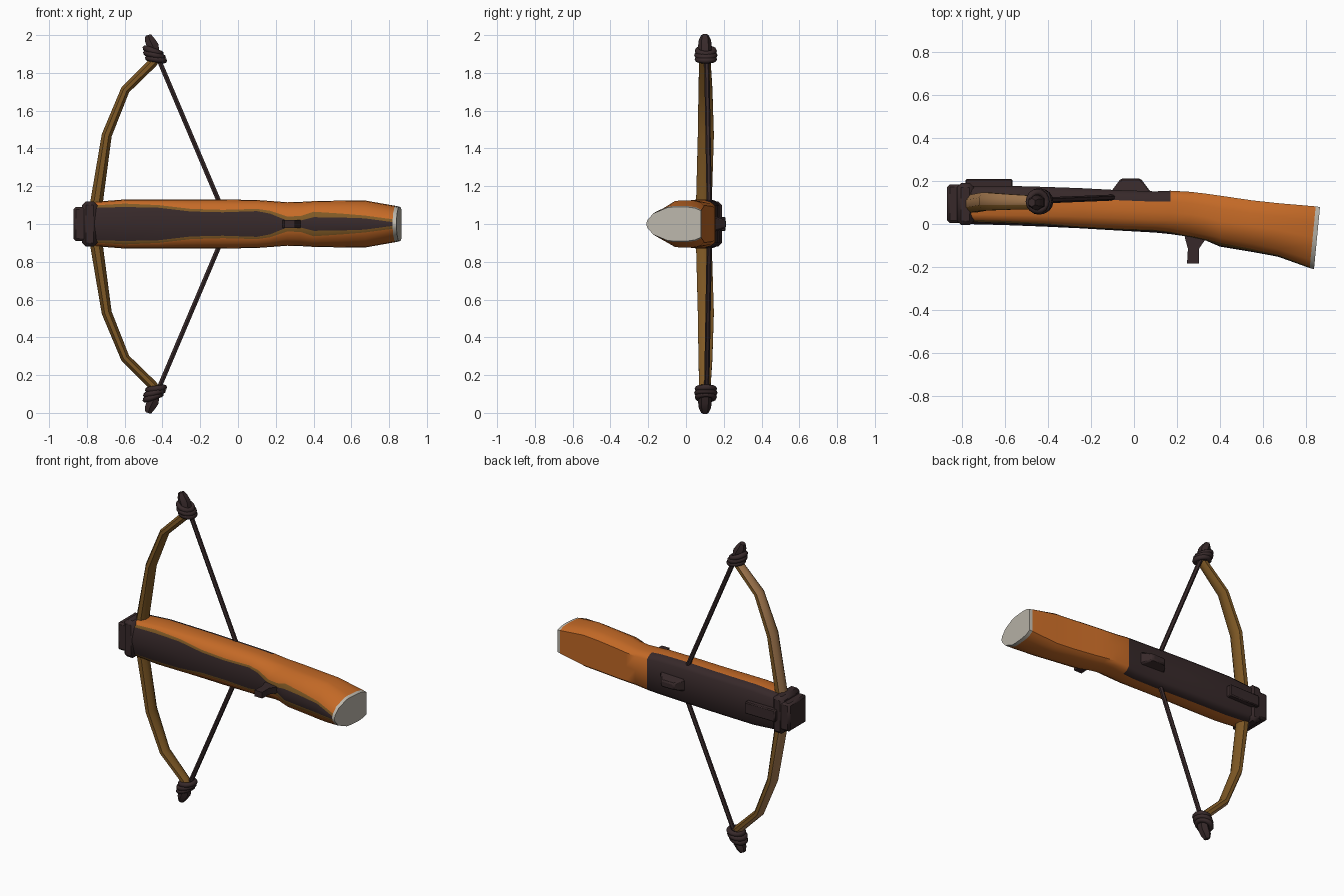
import bpy, bmesh, math
from mathutils import Vector

if "Cube" in bpy.data.objects:
    bpy.data.objects.remove(bpy.data.objects["Cube"])


def material(name, rgb):
    m = bpy.data.materials.new(name)
    m.diffuse_color = (*rgb, 1)
    m.use_nodes = True
    m.node_tree.nodes["Principled BSDF"].inputs["Base Color"].default_value = m.diffuse_color
    return m


ORANGE = material("orange wood", (0.56, 0.145, 0.02))
BROWN = material("brown wood", (0.21, 0.098, 0.018))
DARK = material("dark iron", (0.038, 0.022, 0.023))
TAN = material("tan wood", (0.38, 0.195, 0.08))
GREY = material("pale butt", (0.50, 0.47, 0.41))


def finish(ob, angle=35):
    bpy.ops.object.select_all(action='DESELECT')
    ob.select_set(True)
    bpy.context.view_layer.objects.active = ob
    bpy.ops.object.shade_smooth_by_angle(angle=math.radians(angle))


def loft(name, rings, mats, pick=lambda i, j: 0, ends=(0, 0), angle=35):
    """Skin closed rings of points; pick(i, j) gives the material slot."""
    bm = bmesh.new()
    vs = [[bm.verts.new(p) for p in r] for r in rings]
    n = len(rings[0])
    for i in range(len(rings) - 1):
        for j in range(n):
            k = (j + 1) % n
            f = bm.faces.new((vs[i][j], vs[i][k], vs[i + 1][k], vs[i + 1][j]))
            f.material_index = pick(i, j)
    for ring, slot in ((vs[0], ends[0]), (vs[-1], ends[1])):
        bm.faces.new(ring).material_index = slot
    bmesh.ops.recalc_face_normals(bm, faces=bm.faces)
    me = bpy.data.meshes.new(name)
    bm.to_mesh(me)
    bm.free()
    for m in mats:
        me.materials.append(m)
    ob = bpy.data.objects.new(name, me)
    bpy.context.collection.objects.link(ob)
    finish(ob, angle)
    return ob


def tube(name, path, mats, sides, pick=lambda i, j: 0):
    """Tube along (x, y, z, radius in plane, radius in y) points."""
    rings = []
    for i, (x, y, z, rn, ry) in enumerate(path):
        a, b = path[max(i - 1, 0)], path[min(i + 1, len(path) - 1)]
        t = Vector((b[0] - a[0], 0, b[2] - a[2])).normalized()
        side = -1 if t.z > 0 else 1          # outward normal of the bow curve
        nrm = Vector((side * t.z, 0, -side * t.x))
        ring = []
        for j in range(sides):
            w = 2 * math.pi * (j + 0.5) / sides
            ring.append(Vector((x, y, z)) + nrm * rn * math.cos(w)
                        + Vector((0, ry * math.sin(w), 0)))
        rings.append(ring)
    return loft(name, rings, mats, pick, angle=40)


def block(name, lo, hi, taper=1.0, bevel=0.012):
    """Bevelled block; the +y end is scaled by taper."""
    cx, cz = (lo[0] + hi[0]) / 2, (lo[2] + hi[2]) / 2
    rings = []
    for y, s in ((lo[1], 1), (hi[1], taper)):
        rings.append([(cx + (x - cx) * s, y, cz + (z - cz) * s) for x, z in
                      ((lo[0], lo[2]), (hi[0], lo[2]), (hi[0], hi[2]), (lo[0], hi[2]))])
    ob = loft(name, rings, [DARK])
    b = ob.modifiers.new("bevel", 'BEVEL')
    b.width, b.segments = bevel, 1
    return ob


# Stock stations: x, bottom y, top y, half width, dark strip, brown strip, roundness
STATIONS = [
    (-0.79, 0.00, 0.178, 0.115, 0.085, 0.097, 3.2),
    (-0.60, -0.005, 0.178, 0.13, 0.090, 0.108, 3.2),
    (-0.42, -0.012, 0.173, 0.13, 0.086, 0.100, 3.0),
    (-0.25, -0.02, 0.167, 0.13, 0.066, 0.080, 2.8),
    (-0.08, -0.03, 0.158, 0.13, 0.062, 0.075, 2.6),
    (0.10, -0.04, 0.152, 0.127, 0.068, 0.080, 2.5),
    (0.17, -0.047, 0.155, 0.122, 0.055, 0.070, 2.4),
    (0.26, -0.06, 0.15, 0.115, 0.018, 0.040, 2.2),
    (0.33, -0.075, 0.142, 0.117, 0.018, 0.042, 2.1),
    (0.40, -0.105, 0.132, 0.121, 0.036, 0.065, 2.0),
    (0.55, -0.13, 0.11, 0.124, 0.034, 0.055, 1.9),
    (0.67, -0.152, 0.097, 0.125, 0.030, 0.045, 1.9),
    (0.835, -0.205, 0.082, 0.095, 0.010, 0.025, 1.8),
    (0.855, -0.21, 0.079, 0.09, 0.008, 0.020, 1.8),
]


def stock_ring(st):
    x, y0, y1, hw, d, w, p = st
    half = []
    for f in (0, d / hw, w / hw, 0.5 + 0.5 * w / hw, 0.97):
        half.append((f, 0.48 * (1 - (1 - f ** p) ** (1 / p))))
    half += [(1, 0.5), (1, 0.75), (0.93, 0.9), (0.78, 1), (0, 1)]
    loop = half + [(-f, v) for f, v in half[-2:0:-1]]
    slant = 0.028 if x > 0.8 else 0
    return [(x + slant * (v - 0.6), y0 + (y1 - y0) * v, 1 + f * hw) for f, v in loop]


def stock_colour(i, j):
    j = min(j, 17 - j)                       # same rule on both halves
    if i == len(STATIONS) - 2:
        return 3
    if j < 2:
        return (2, 1)[j]                     # painted belly strips
    return 2 if j >= 6 and i < 6 else 0      # dark top rail


loft("stock", [stock_ring(s) for s in STATIONS], [ORANGE, BROWN, DARK, GREY],
     stock_colour, ends=(2, 3), angle=50)

# Front head and the collar holding the bow
block("front_head", (-0.87, 0.005, 0.91), (-0.76, 0.185, 1.09))
block("bow_collar", (-0.825, -0.005, 0.88), (-0.745, 0.19, 1.12), bevel=0.02)

# Top fittings and trigger
block("front_guide", (-0.785, 0.16, 0.962), (-0.565, 0.21, 1.038), bevel=0.006)
block("string_nut", (-0.115, 0.14, 0.955), (0.085, 0.213, 1.045), taper=0.45, bevel=0.008)
T = [(0.285, -0.03, 0.055), (0.285, -0.075, 0.045), (0.277, -0.115, 0.026), (0.275, -0.185, 0.028)]
loft("trigger", [[(x + sx * h, y, 1 + sz * 0.02) for sx, sz in
                  ((-1, -1), (1, -1), (1, 1), (-1, 1))] for x, y, h in T], [DARK])

# Bow limbs, tips, wraps and string, mirrored about z = 1
LIMB = [(-0.765, 0.095, 0.0, 0.038, 0.044), (-0.748, 0.095, 0.12, 0.036, 0.045),
        (-0.695, 0.105, 0.47, 0.029, 0.046), (-0.597, 0.103, 0.71, 0.026, 0.040),
        (-0.45, 0.10, 0.855, 0.027, 0.033), (-0.43, 0.10, 0.885, 0.025, 0.03)]
TIP = [(-0.435, 0.10, 0.86, 0.032, 0.036), (-0.452, 0.10, 0.945, 0.036, 0.036),
       (-0.468, 0.10, 0.975, 0.03, 0.032), (-0.476, 0.10, 1.0, 0.018, 0.02)]
STRING = [(-0.415, 0.11, 0.86, 0.014, 0.014), (-0.05, 0.125, 0.0, 0.014, 0.014)]

for s, side in ((1, "upper"), (-1, "lower")):
    def place(path):
        return [(x, y, 1 + s * z, a, b) for x, y, z, a, b in path]
    tube(side + "_limb", place(LIMB), [BROWN, TAN], 8,
         lambda i, j: 1 if j in (7, 0) else 0)
    tube(side + "_tip", place(TIP), [DARK], 6)
    tube(side + "_string", place(STRING), [DARK], 6)
    for k, (x, z) in enumerate(((-0.434, 0.872), (-0.442, 0.894), (-0.449, 0.916))):
        bpy.ops.mesh.primitive_torus_add(
            major_segments=16, minor_segments=8, major_radius=0.046 - 0.003 * abs(k - 1),
            minor_radius=0.016, location=(x, 0.105, 1 + s * z),
            rotation=(0, s * (0.15 + 0.1 * k), 0))
        ob = bpy.context.object
        ob.name = f"{side}_wrap_{k + 1}"
        ob.data.materials.append(DARK)
        finish(ob, 60)
